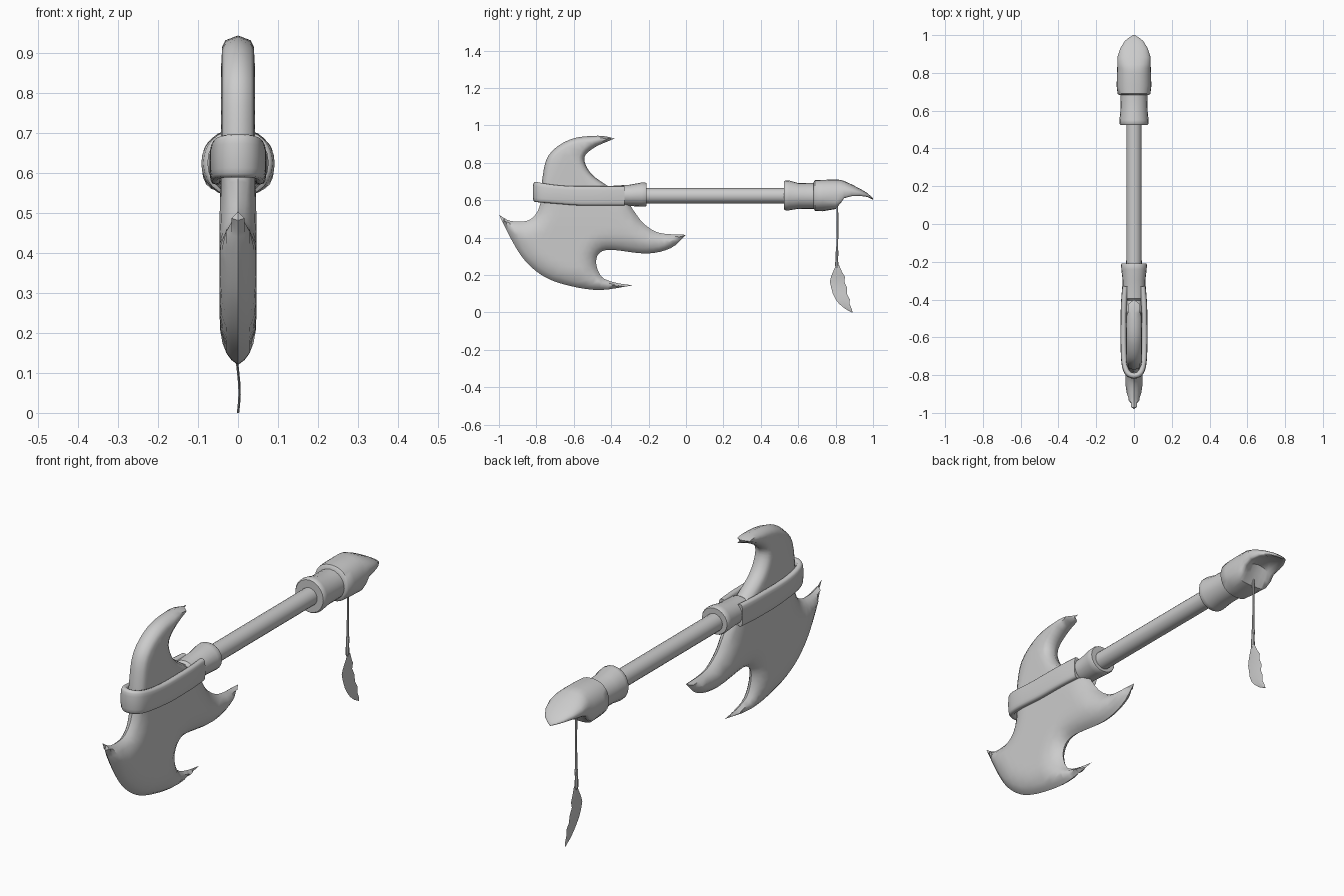
import bpy, bmesh, math
from mathutils import Vector
from mathutils.geometry import delaunay_2d_cdt, intersect_point_line

cube = bpy.data.objects.get("Cube")
if cube:
    bpy.data.objects.remove(cube, do_unlink=True)

GREY = (0.6, 0.6, 0.6, 1.0)
mat = bpy.data.materials.new("plain grey")
mat.use_nodes = True
mat.diffuse_color = GREY
bsdf = next(n for n in mat.node_tree.nodes if n.type == 'BSDF_PRINCIPLED')
bsdf.inputs["Base Color"].default_value = GREY


def finish(name, bm, angle=40):
    """Turn a bmesh into a shaded, coloured object."""
    bmesh.ops.recalc_face_normals(bm, faces=bm.faces[:])
    mesh = bpy.data.meshes.new(name)
    bm.to_mesh(mesh)
    bm.free()
    mesh.materials.append(mat)
    obj = bpy.data.objects.new(name, mesh)
    bpy.context.collection.objects.link(obj)
    bpy.ops.object.select_all(action='DESELECT')
    obj.select_set(True)
    bpy.context.view_layer.objects.active = obj
    bpy.ops.object.shade_smooth_by_angle(angle=math.radians(angle))
    return obj


def skin(name, rings, angle=40):
    """Join equal-length rings of points into a capped solid."""
    bm = bmesh.new()
    loops = [[bm.verts.new(p) for p in ring] for ring in rings]
    n = len(loops[0])
    for a, b in zip(loops, loops[1:]):
        for i in range(n):
            j = (i + 1) % n
            bm.faces.new((a[i], a[j], b[j], b[i]))
    bm.faces.new(loops[0])
    bm.faces.new(loops[-1])
    return finish(name, bm, angle)


def angles(n):
    return [math.tau * i / n for i in range(n)]


def sleeve(name, sections, n=20):
    """Loft ellipses along y; each section is (y, centre z, x radius, z radius)."""
    return skin(name, [[(rx * math.cos(a), y, cz + rz * math.sin(a)) for a in angles(n)]
                       for y, cz, rx, rz in sections])


def spow(v, p):
    return math.copysign(abs(v) ** p, v)


def smooth_path(pts, steps):
    """Catmull-Rom samples, leaving out the last point."""
    p = [Vector(q) for q in pts]
    p = [p[0] * 2 - p[1]] + p + [p[-1] * 2 - p[-2]]
    out = []
    for i in range(1, len(p) - 2):
        a, b, c, d = p[i - 1:i + 3]
        for k in range(steps):
            t = k / steps
            out.append(0.5 * (2 * b + (c - a) * t + (2 * a - 5 * b + 4 * c - d) * t * t
                              + (3 * b - a - 3 * c + d) * t ** 3))
    return out


# Blade outline in (y, z): strokes that meet at the pointed tips
strokes = [
    [(-.38, .93), (-.47, .945), (-.62, .925), (-.735, .84), (-.77, .70), (-.775, .60),
     (-.80, .53), (-.85, .49), (-.94, .49), (-1, .523)],
    [(-1, .523), (-.92, .365), (-.85, .265), (-.75, .187), (-.62, .142), (-.46, .12), (-.285, .145)],
    [(-.285, .145), (-.38, .16), (-.45, .19), (-.48, .26), (-.465, .315), (-.40, .335),
     (-.21, .315), (-.08, .345), (0, .415)],
    [(0, .415), (-.14, .425), (-.22, .47), (-.27, .53), (-.32, .60), (-.41, .67), (-.50, .735),
     (-.54, .80), (-.535, .845), (-.475, .89), (-.38, .93)],
]
outline = [q for s in strokes for q in smooth_path(s, 4)]
N = len(outline)


def edge_distance(p):
    best = 9.0
    for i in range(N):
        a, b = outline[i - 1], outline[i]
        t = max(0, min(1, (p - a).dot(b - a) / (b - a).length_squared))
        best = min(best, (p - a.lerp(b, t)).length)
    return best


def inside(p):
    hit = False
    for i in range(N):
        a, b = outline[i - 1], outline[i]
        if (a.y > p.y) != (b.y > p.y) and p.x < a.x + (p.y - a.y) * (b.x - a.x) / (b.y - a.y):
            hit = not hit
    return hit


def half_thickness(d, z):
    horn = 0.042 * (1 - (1 - min(d / .05, 1)) ** 2.5) ** .4
    axe = 0.046 * (1 - (1 - min(d / .09, 1)) ** 2) ** .75
    k = max(0, min(1, (z - .5) / .15))
    return axe + (horn - axe) * k


# Blade: inset rows and a grid fill, swollen by distance from the rim
pts = list(outline)
for off in (.012, .03):
    for i in range(N):
        t = (outline[(i + 1) % N] - outline[i - 1]).normalized()
        p = outline[i] + Vector((-t.y, t.x)) * off
        if inside(p) and edge_distance(p) > off * .85:
            pts.append(p)
step = .035
for r in range(28):
    for c in range(30):
        p = Vector((-1 + (c + .5 * (r % 2)) * step, r * step))
        if inside(p) and edge_distance(p) > .046:
            pts.append(p)
flat, _, tris, *_ = delaunay_2d_cdt(pts, [], [list(range(N))], 1, 1e-5)
bm = bmesh.new()
left, right = [], []
for p in flat:
    d = edge_distance(p)
    x = 0 if d < 1e-4 else half_thickness(d, p.y)
    v = bm.verts.new((x, p.x, p.y))
    left.append(v)
    right.append(bm.verts.new((-x, p.x, p.y)) if x else v)
for tri in tris:
    bm.faces.new([left[i] for i in tri])
    if any(left[i] is not right[i] for i in tri):
        bm.faces.new([right[i] for i in reversed(tri)])
finish("blade", bm, 50)

# Collar band: a U-shaped strap around the blade
half = [(.046, -.33), (.053, -.42), (.055, -.52), (.055, -.64), (.051, -.73), (.036, -.785), (0, -.803)]
path = smooth_path(half + [(-x, y) for x, y in reversed(half[:-1])], 3) + [Vector((-.046, -.33))]
rings = []
for i, p in enumerate(path):
    t = (path[min(i + 1, len(path) - 1)] - path[max(i - 1, 0)]).normalized()
    nrm = Vector((-t.y, t.x))
    k = max(0, min(1, (-.58 - p.y) / .22))
    top, low = .675 + .023 * k * k, .572 + .018 * k
    rings.append([(p.x + nrm.x * .016 * spow(math.cos(a), .6), p.y + nrm.y * .016 * spow(math.cos(a), .6),
                   (top + low) / 2 + (top - low) / 2 * spow(math.sin(a), .6)) for a in angles(16)])
skin("collar_band", rings, 50)

# Socket, shaft and grip sleeve
sleeve("collar_socket", [(-.405, .625, .045, .042), (-.395, .625, .06, .052), (-.30, .626, .060, .057),
                         (-.24, .63, .067, .064), (-.217, .63, .069, .064), (-.21, .63, .065, .060),
                         (-.21, .625, .042, .042)])
sleeve("shaft", [(-.36, .624, .041, .041), (.56, .624, .041, .041)])
sleeve("grip_sleeve", [(.525, .625, .042, .042), (.525, .626, .072, .075), (.532, .626, .077, .080),
                       (.55, .626, .077, .080), (.60, .623, .072, .069), (.70, .622, .070, .069)])

# Pommel: beaked hood with a hollowed underside; (y, top, bottom, half width, hollow)
hood = [(.682, .697, .555, .078, 0), (.69, .708, .543, .087, 0), (.73, .709, .541, .092, 0),
        (.80, .711, .543, .090, .01), (.825, .709, .555, .089, .05), (.845, .703, .588, .088, .05),
        (.885, .685, .606, .087, .035), (.93, .662, .614, .073, .02), (.97, .638, .613, .048, .008),
        (.99, .620, .607, .022, 0), (1.0, .609, .604, .003, 0)]
rings = []
for y, top, low, w, hollow in hood:
    c, h = (top + low) / 2, (top - low) / 2
    ring = []
    for a in angles(24):
        s = math.sin(a)
        z = c + h * (s if s > 0 else -abs(s) ** (.6 if hollow else 1)) + (hollow * s ** 4 if s < 0 else 0)
        ring.append((w * spow(math.cos(a), .85), y, z))
    rings.append(ring)
skin("pommel_hood", rings, 45)

# Hanging cord and feather
cord = [(.62, .808, .005), (.45, .810, .005), (.335, .808, .005), (.325, .808, .008),
        (.29, .806, .007), (.25, .806, .009), (.235, .808, .005)]
skin("cord", [[(r * math.cos(a), y + r * math.sin(a), z) for a in angles(8)] for z, y, r in cord])
feather = [(.25, .80, .82), (.215, .785, .835), (.19, .775, .85), (.165, .769, .846), (.13, .777, .862),
           (.10, .785, .860), (.07, .80, .876), (.045, .82, .874), (.02, .85, .886), (0, .886, .891)]
rings = []
for z, a, b in feather:
    bend = .004 * math.sin(z * 30)
    m = (a + b) / 2
    rings.append([(bend, a, z), (bend + .003, m, z), (bend, b, z), (bend - .003, m, z)])
skin("feather", rings)
